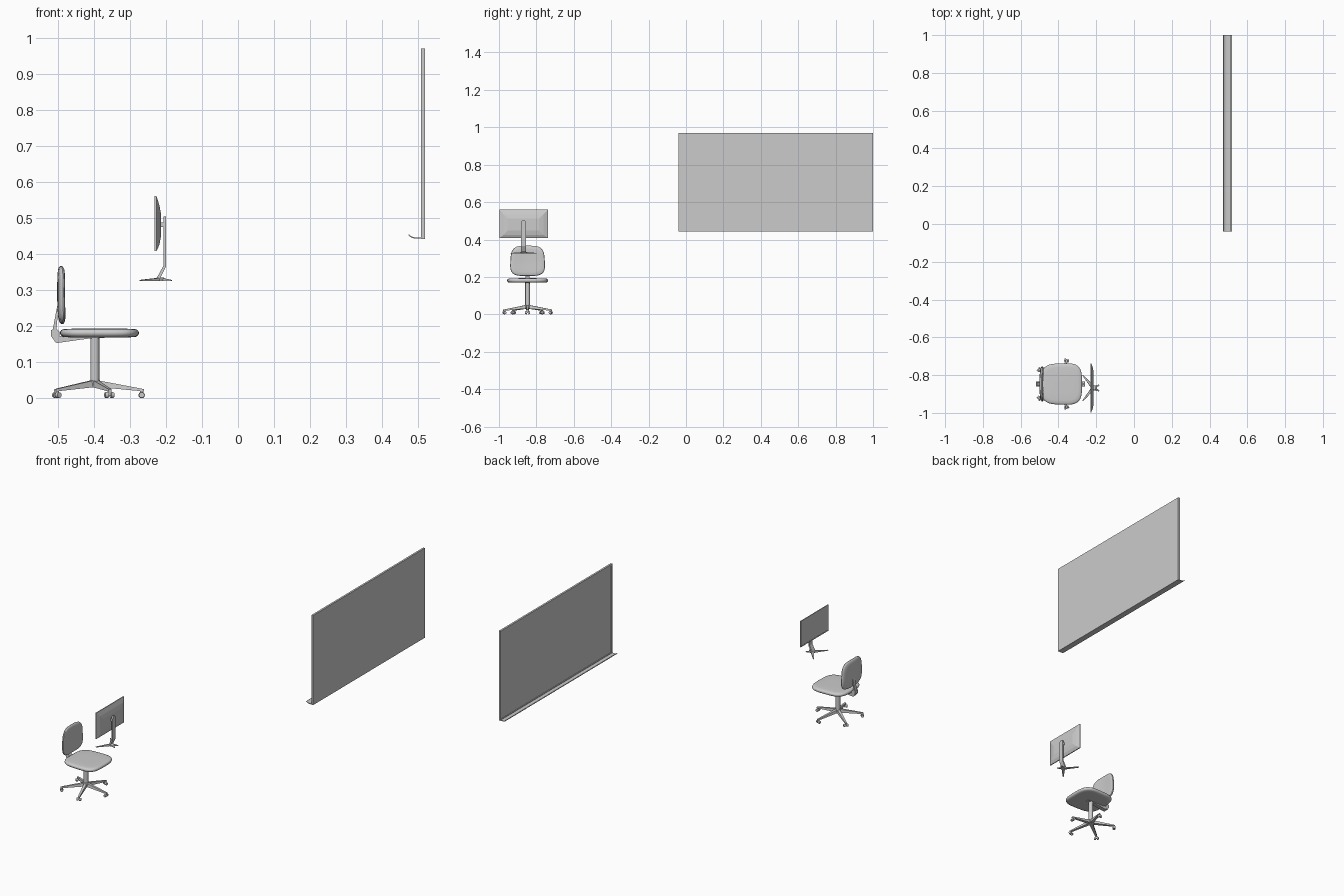
import bpy, bmesh, math
from mathutils import Vector, Matrix

if "Cube" in bpy.data.objects:
    bpy.data.objects.remove(bpy.data.objects["Cube"])


def finish(name, bm, smooth=False):
    bmesh.ops.remove_doubles(bm, verts=bm.verts, dist=1e-5)
    bmesh.ops.recalc_face_normals(bm, faces=bm.faces)
    me = bpy.data.meshes.new(name)
    bm.to_mesh(me)
    bm.free()
    ob = bpy.data.objects.new(name, me)
    bpy.context.collection.objects.link(ob)
    if smooth:
        bpy.ops.object.select_all(action='DESELECT')
        ob.select_set(True)
        bpy.context.view_layer.objects.active = ob
        bpy.ops.object.shade_smooth_by_angle(angle=math.radians(40))
    return ob


def loft(name, rings, smooth=False, caps=True):
    bm = bmesh.new()
    vs = [[bm.verts.new(p) for p in r] for r in rings]
    n = len(rings[0])
    for a, b in zip(vs, vs[1:]):
        for i in range(n):
            bm.faces.new((a[i], a[(i + 1) % n], b[(i + 1) % n], b[i]))
    if caps:
        bm.faces.new(vs[0])
        bm.faces.new(vs[-1])
    return finish(name, bm, smooth)


def extrude_y(name, pts, y0, y1, smooth=False):
    return loft(name, [[(x, y, z) for x, z in pts] for y in (y0, y1)], smooth)


def lathe(name, c, prof, seg=20):
    return loft(name, [[(c[0] + r * math.cos(a), c[1] + r * math.sin(a), z)
                        for a in (2 * math.pi * i / seg for i in range(seg))]
                       for r, z in prof], True)


def rect(x, y0, y1, z0, z1):
    return [(x, y0, z0), (x, y1, z0), (x, y1, z1), (x, y0, z1)]


def squircle(n, p):
    out = []
    for i in range(n):
        a = 2 * math.pi * i / n
        c, s = math.cos(a), math.sin(a)
        out.append((math.copysign(abs(c) ** (2 / p), c), math.copysign(abs(s) ** (2 / p), s)))
    return out


# Wall board with recessed writing face, and curved pen tray
Y0, Y1, F = -0.04, 1.0, 0.008
loft("board", [rect(0.518, Y0, Y1, 0.442, 0.97), rect(0.507, Y0, Y1, 0.442, 0.97),
               rect(0.507, Y0 + F, Y1 - F, 0.442 + F, 0.97 - F),
               rect(0.511, Y0 + F, Y1 - F, 0.442 + F, 0.97 - F)])
extrude_y("pen_tray", [(0.512, 0.442), (0.490, 0.4425), (0.482, 0.4445), (0.476, 0.448), (0.472, 0.453),
                       (0.474, 0.4545), (0.478, 0.450), (0.484, 0.4475), (0.491, 0.446), (0.512, 0.446)],
          Y0, Y1, True)

# Monitor: thin screen with tapered rear housing
MY = -0.868
loft("screen", [rect(-0.2295, MY - .125, MY + .125, 0.413, 0.556),
                rect(-0.231, MY - .125, MY + .125, 0.413, 0.556),
                rect(-0.231, MY - .13, MY + .13, 0.408, 0.561),
                rect(-0.226, MY - .13, MY + .13, 0.408, 0.561),
                rect(-0.218, MY - .107, MY + .107, 0.425, 0.535),
                rect(-0.2135, MY - .083, MY + .083, 0.449, 0.512)])
loft("screen_mount", [rect(x, MY - .012, MY + .012, 0.474, 0.487) for x in (-0.216, -0.204)])

# Monitor post: rounded top, bent foot
upper = [(MY - .0135, 0.37), (MY + .0135, 0.37)] + \
        [(MY + .0135 * math.cos(a), 0.49 + .0135 * math.sin(a)) for a in (math.pi * i / 10 for i in range(11))]
loft("monitor_post", [[(x, y, z) for y, z in upper] for x in (-0.207, -0.199)], True)
extrude_y("post_foot", [(-0.207, 0.372), (-0.199, 0.372), (-0.199, 0.366), (-0.216, 0.332), (-0.226, 0.332),
                        (-0.207, 0.367)], MY - .0135, MY + .0135)

# Monitor star base
C = Vector((-0.216, MY, 0))
lathe("monitor_hub", C, [(0.014, 0.325), (0.014, 0.331), (0.009, 0.335)], 16)
for i, (ex, ey) in enumerate([(-0.055, 0.068), (-0.055, -0.068), (0.032, 0.016), (0.032, -0.016)]):
    d = Vector((ex, ey, 0))
    s = Vector((-ey, ex, 0)).normalized()
    rings = []
    for t, w, zt in ((0, 0.009, 0.334), (1, 0.003, 0.328)):
        p = C + d * t
        rings.append([p - s * w + Vector((0, 0, 0.325)), p + s * w + Vector((0, 0, 0.325)),
                      p + s * w * .8 + Vector((0, 0, zt)), p - s * w * .8 + Vector((0, 0, zt))])
    loft(f"monitor_foot_{i}", rings)

# Chair seat cushion
CX, CY = -0.397, -0.847
sq = squircle(48, 3.6)
prof = [(0, .169), (.8, .169), (.93, .1705), (.98, .174), (1, .179), (1, .184),
        (.98, .188), (.93, .191), (.8, .1925), (.4, .193), (0, .193)]
loft("seat", [[(-0.384 + .109 * k * u, CY + .109 * k * v * (1 + .03 * u), z) for u, v in sq]
              for k, z in prof], True, False)

# Curved backrest cushion
prof = [(0, -.009), (.4, -.009), (.75, -.009), (.92, -.007), (.98, -.004), (1, 0),
        (.98, .004), (.92, .007), (.75, .009), (.4, .009), (0, .009)]
loft("backrest", [[(-0.4925 + t + .007 * (k * u) ** 2 + .005 * max(0, -k * v) ** 2 + .002 * max(0, k * v) ** 2,
                    CY + .092 * k * u * (1 - .05 * v), .286 + .081 * k * v) for u, v in sq]
                  for k, t in prof], True, False)

# Back support: bracket, bar and under-seat arm
extrude_y("back_bracket", [(-0.518, .172), (-0.506, .155), (-0.497, .160), (-0.494, .184), (-0.505, .195),
                           (-0.518, .189)], CY - .013, CY + .013)
extrude_y("back_bar", [(-0.514, .188), (-0.504, .188), (-0.496, .262), (-0.5, .262)], CY - .010, CY + .010)
extrude_y("seat_arm", [(-0.506, .155), (-0.502, .153), (-0.417, .165), (-0.370, .167), (-0.370, .172),
                       (-0.497, .172)], CY - .012, CY + .012)

# Gas column and hub
lathe("column", (CX, CY), [(.0125, .035), (.0125, .17)])
lathe("base_hub", (CX, CY), [(.013, .030), (.017, .034), (.017, .046), (.013, .051)])

# Five legs with twin-wheel castors
for i in range(5):
    a = 2 * math.pi * i / 5
    M = Matrix.Translation((CX, CY, 0)) @ Matrix.Rotation(a, 4, 'Z')
    rings = [[(r, -w, z0), (r, w, z0), (r, w * .8, z1), (r, -w * .8, z1)]
             for r, w, z0, z1 in ((.006, .010, .031, .050), (.125, .006, .020, .0275), (.136, .005, .019, .025))]
    loft(f"base_leg_{i}", rings).matrix_world = M
    for side in (-1, 1):
        bm = bmesh.new()
        bmesh.ops.create_cone(bm, cap_ends=True, segments=16, radius1=.0088, radius2=.0075, depth=.009,
                              matrix=Matrix.Translation((.130, side * .0082, .0088)) @
                              Matrix.Rotation(-side * math.pi / 2, 4, 'X'))
        finish(f"castor_wheel_{i}_{side}", bm, True).matrix_world = M
    bm = bmesh.new()
    bmesh.ops.create_cube(bm, size=1, matrix=Matrix.Translation((.130, 0, .0145)) @
                          Matrix.Diagonal((.008, .009, .013, 1)))
    finish(f"castor_stem_{i}", bm).matrix_world = M
